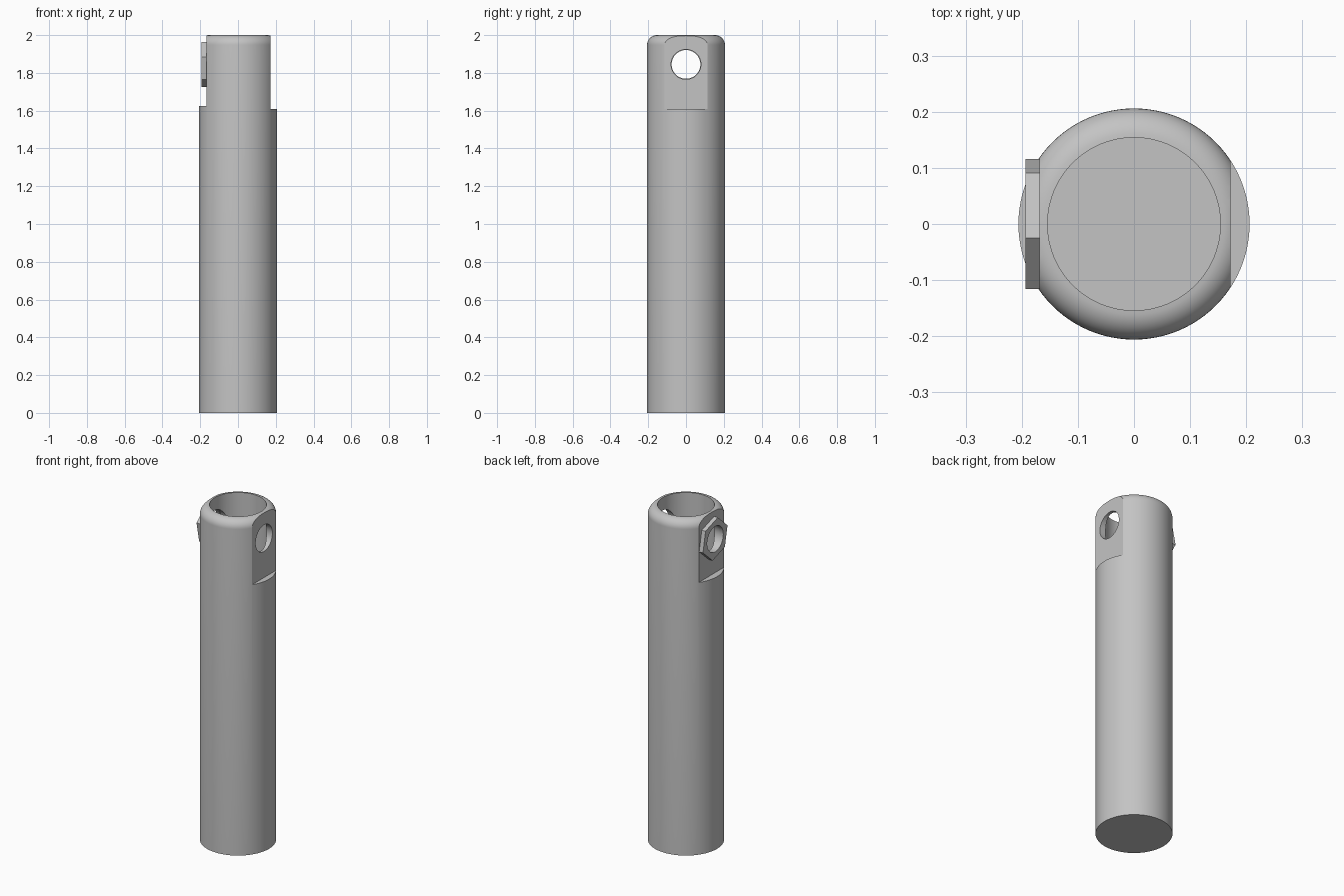
import bpy, bmesh, math
from mathutils import Matrix

if "Cube" in bpy.data.objects:
    bpy.data.objects.remove(bpy.data.objects["Cube"])

R_OUT, R_IN, FILLET = 0.206, 0.154, 0.052
HOLE_Z = 1.845

steel = bpy.data.materials.new("grey steel")
steel.diffuse_color = (0.55, 0.55, 0.55, 1)
steel.use_nodes = True
steel.node_tree.nodes["Principled BSDF"].inputs["Base Color"].default_value = steel.diffuse_color


def make_object(name, bm):
    bmesh.ops.recalc_face_normals(bm, faces=bm.faces)
    me = bpy.data.meshes.new(name)
    bm.to_mesh(me)
    bm.free()
    me.materials.append(steel)
    ob = bpy.data.objects.new(name, me)
    bpy.context.collection.objects.link(ob)
    return ob


def lathe(name, profile, steps=96):
    bm = bmesh.new()
    vs = [bm.verts.new((r, 0, z)) for r, z in profile]
    es = [bm.edges.new(p) for p in zip(vs, vs[1:])]
    bmesh.ops.spin(bm, geom=vs + es, cent=(0, 0, 0), axis=(0, 0, 1),
                   angle=2 * math.pi, steps=steps, use_merge=True)
    bmesh.ops.remove_doubles(bm, verts=bm.verts, dist=1e-5)
    return make_object(name, bm)


def box(name, x0, x1, y0, y1, z0, z1):
    bm = bmesh.new()
    m = (Matrix.Translation(((x0 + x1) / 2, (y0 + y1) / 2, (z0 + z1) / 2))
         @ Matrix.Diagonal((x1 - x0, y1 - y0, z1 - z0, 1)))
    bmesh.ops.create_cube(bm, size=1, matrix=m)
    return make_object(name, bm)


def x_prism(name, sides, radius, x0, x1, turn=0.0):
    """Prism along x, centred on the cross hole; turn is measured from +y."""
    bm = bmesh.new()
    ring = []
    for i in range(sides):
        a = turn + 2 * math.pi * i / sides
        ring.append(bm.verts.new((x0, radius * math.cos(a), HOLE_Z + radius * math.sin(a))))
    f = bm.faces.new(ring)
    ext = bmesh.ops.extrude_face_region(bm, geom=[f])["geom"]
    bmesh.ops.translate(bm, vec=(x1 - x0, 0, 0),
                        verts=[v for v in ext if isinstance(v, bmesh.types.BMVert)])
    return make_object(name, bm)


def cut(ob, cutters):
    for c in cutters:
        mod = ob.modifiers.new("cut", 'BOOLEAN')
        mod.operation, mod.solver, mod.object = 'DIFFERENCE', 'EXACT', c
    dg = bpy.context.evaluated_depsgraph_get()
    me = bpy.data.meshes.new_from_object(ob.evaluated_get(dg))
    ob.modifiers.clear()
    ob.data = me
    for c in cutters:
        bpy.data.objects.remove(c)


def smooth(ob):
    bpy.ops.object.select_all(action='DESELECT')
    ob.select_set(True)
    bpy.context.view_layer.objects.active = ob
    bpy.ops.object.shade_smooth_by_angle(angle=math.radians(25))


# Tube body: closed base, straight wall, rounded rim, blind bore
rim = [(R_OUT - FILLET + FILLET * math.cos(a), 2 - FILLET + FILLET * math.sin(a))
       for a in (math.pi / 2 * i / 10 for i in range(11))]
body = lathe("tube_body", [(0, 0), (R_OUT, 0)] + rim + [(R_IN, 1.6), (0, 1.6)])

# Side flats and the cross hole
cut(body, [box("right_flat_cutter", 0.172, 0.4, -0.4, 0.4, 1.61, 2.2),
           box("left_flat_cutter", -0.4, -0.168, -0.4, 0.4, 1.625, 2.2),
           x_prism("cross_hole_cutter", 48, 0.079, -0.5, 0.5)])
smooth(body)

# Hex nut seated on the left flat
nut = x_prism("hex_nut", 6, 0.122, -0.193, -0.167, math.radians(-18.3))
cut(nut, [x_prism("nut_hole_cutter", 48, 0.076, -0.5, 0.5)])
smooth(nut)
